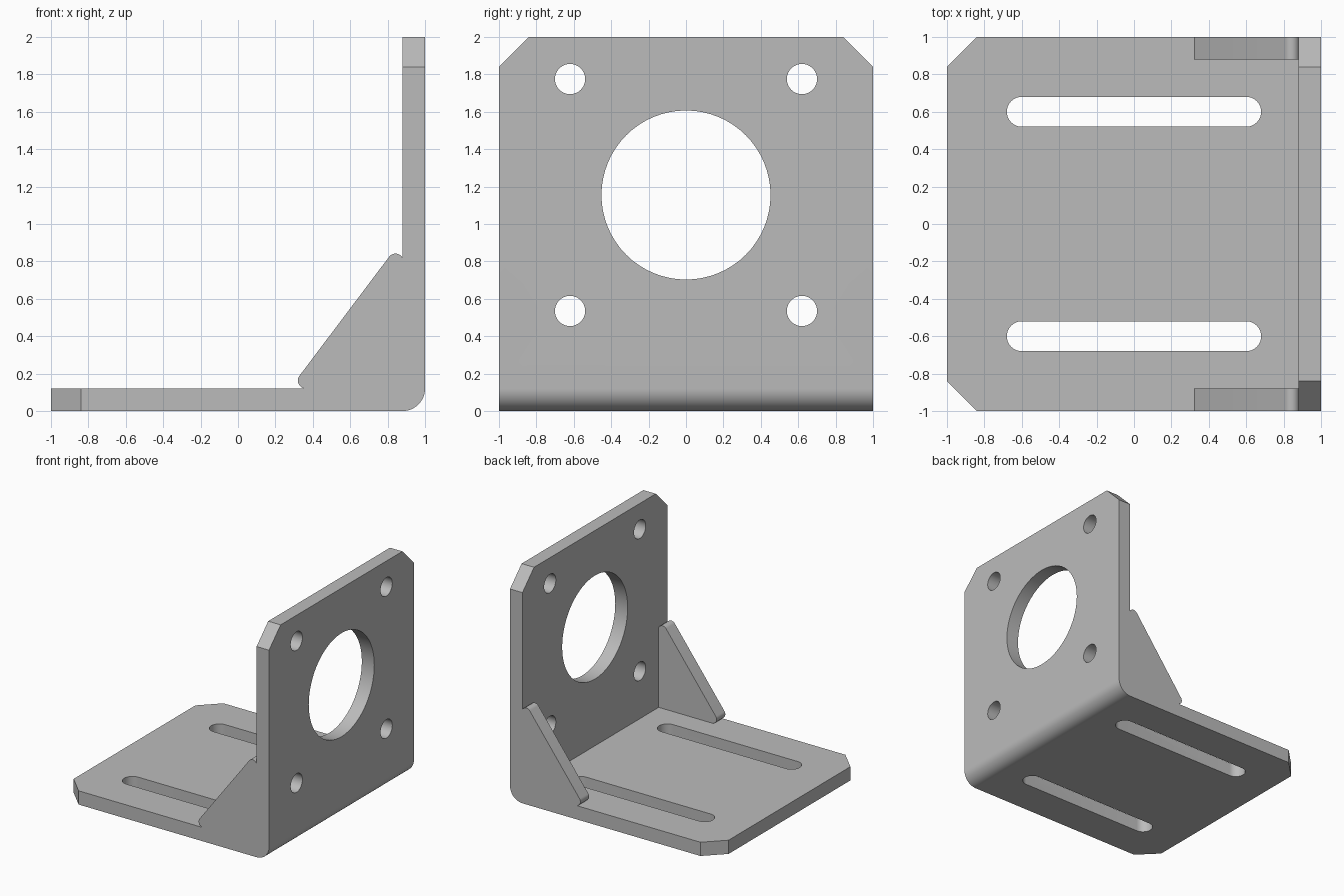
import bpy, bmesh
from math import sin, cos, pi, radians, atan2
from mathutils import Matrix, Vector

cube = bpy.data.objects.get("Cube")
if cube:
    bpy.data.objects.remove(cube, do_unlink=True)

T = 0.12          # plate thickness
CHAMFER = 0.16    # corner cut

metal = bpy.data.materials.new("grey metal")
metal.use_nodes = True
metal.diffuse_color = (0.5, 0.5, 0.5, 1)
metal.node_tree.nodes["Principled BSDF"].inputs["Base Color"].default_value = (0.5, 0.5, 0.5, 1)


def arc(cx, cy, r, start, end, steps):
    """Points on an arc, angles in radians."""
    angles = [start + (end - start) * i / steps for i in range(steps + 1)]
    return [(cx + r * cos(a), cy + r * sin(a)) for a in angles]


def prism(name, points, low, high, axis):
    """Extrude a 2D outline: axis 'Y' uses (x, z), 'X' uses (y, z), 'Z' uses (x, y)."""
    place = {"X": lambda u, v: (low, u, v),
             "Y": lambda u, v: (u, low, v),
             "Z": lambda u, v: (u, v, low)}[axis]
    step = Vector([(high - low) if a == axis else 0 for a in "XYZ"])
    bm = bmesh.new()
    face = bm.faces.new([bm.verts.new(place(u, v)) for u, v in points])
    new = bmesh.ops.extrude_face_region(bm, geom=[face])["geom"]
    bmesh.ops.translate(bm, vec=step, verts=[g for g in new if isinstance(g, bmesh.types.BMVert)])
    bmesh.ops.recalc_face_normals(bm, faces=bm.faces)
    mesh = bpy.data.meshes.new(name)
    bm.to_mesh(mesh)
    bm.free()
    mesh.materials.append(metal)
    obj = bpy.data.objects.new(name, mesh)
    bpy.context.collection.objects.link(obj)
    return obj


# Side outline: L plate with rounded heel and gusset with rounded tips
foot, tip, r = (0.362, 0.163), (0.842, 0.8), 0.042
normal = atan2(tip[1] - foot[1], tip[0] - foot[0]) + pi / 2
outline = [(-1, 0)]
outline += arc(1 - T, T, T, -pi / 2, 0, 16)
outline += [(1, 2), (1 - T, 2)]
outline += arc(*tip, r, 0.44, normal, 10)
outline += arc(*foot, r, normal, pi * 1.42, 10)
outline += [(foot[0] - 0.012, T), (-1, T)]
bracket = prism("bracket", outline, -1, 1, "Y")

cutters = []


def cutter(name, points, low, high, axis):
    cutters.append(prism(name, points, low, high, axis))


# Clear the middle so only the two side gussets remain
inner = 1 - T
cutter("middle_cutter", [(-1.2, T), (inner, T), (inner, 2.2), (-1.2, 2.2)], -inner, inner, "Y")

# Shaft opening and mounting holes in the upright plate
cutter("shaft_hole_cutter", arc(0, 1.155, 0.452, 0, 2 * pi, 64)[:-1], 0.7, 1.2, "X")
for y in (-0.62, 0.62):
    for z in (0.535, 1.775):
        cutter("screw_hole_cutter", arc(y, z, 0.081, 0, 2 * pi, 32)[:-1], 0.7, 1.2, "X")

for side in (-1, 1):
    # Adjustment slots in the base
    slot = arc(0.6, side * 0.6, 0.08, -pi / 2, pi / 2, 16) + arc(-0.6, side * 0.6, 0.08, pi / 2, 1.5 * pi, 16)
    cutter("slot_cutter", slot, -0.1, 0.3, "Z")
    # Chamfered free corners of both plates
    e, c = 0.1, CHAMFER + 0.1
    cutter("wall_corner_cutter",
           [(side * (1 + e), 2 - c), (side * (1 + e), 2 + e), (side * (1 - c), 2 + e)], 0.7, 1.2, "X")
    cutter("base_corner_cutter",
           [(-1 - e, side * (1 - c)), (-1 - e, side * (1 + e)), (-1 + c, side * (1 + e))], -0.1, 0.3, "Z")

# Apply every cut, then discard the cutters
for cut in cutters:
    mod = bracket.modifiers.new(cut.name, "BOOLEAN")
    mod.operation = "DIFFERENCE"
    mod.solver = "EXACT"
    mod.object = cut
bpy.context.view_layer.update()
result = bpy.data.meshes.new_from_object(bracket.evaluated_get(bpy.context.evaluated_depsgraph_get()))
bracket.modifiers.clear()
bracket.data = result
for cut in cutters:
    bpy.data.objects.remove(cut, do_unlink=True)

# Smooth the round surfaces, keep the plate edges crisp
bpy.ops.object.select_all(action="DESELECT")
bracket.select_set(True)
bpy.context.view_layer.objects.active = bracket
bpy.ops.object.shade_smooth_by_angle(angle=radians(30))
